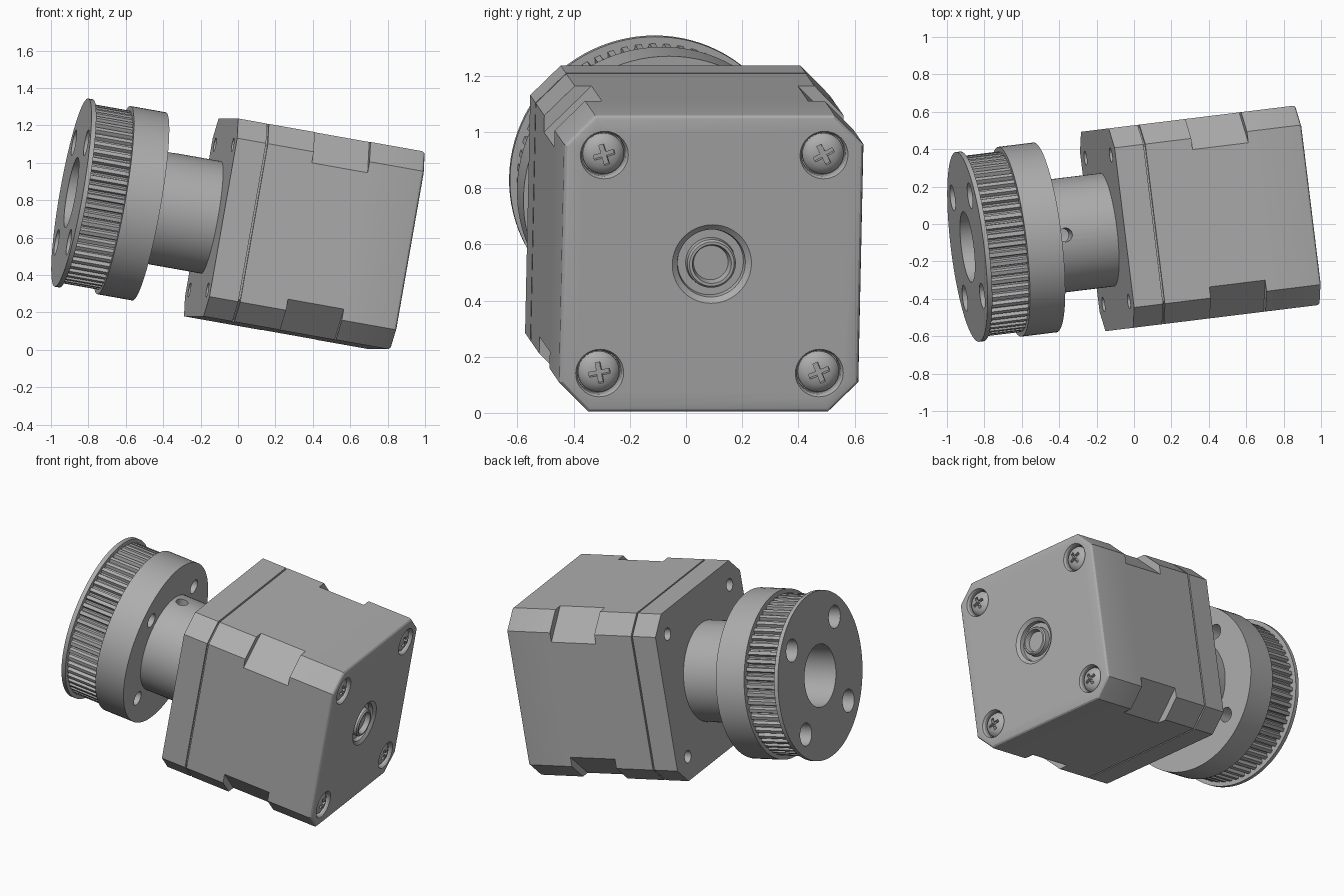
import bpy, bmesh
from math import pi, sin, cos, radians
from mathutils import Matrix, Vector

if "Cube" in bpy.data.objects:
    bpy.data.objects.remove(bpy.data.objects["Cube"])

# One plain grey metal
grey = bpy.data.materials.new("grey metal")
grey.use_nodes = True
colour = (0.42, 0.42, 0.42, 1)
grey.diffuse_color = colour
grey.node_tree.nodes["Principled BSDF"].inputs["Base Color"].default_value = colour

# Parts are built along local X (rear face at 0, pulley towards -X), then tilted
PLACE = (Matrix.Translation((0.857, 0.092, 0.53))
         @ Matrix.Rotation(radians(7), 4, 'Z') @ Matrix.Rotation(radians(10), 4, 'Y'))
SIGNS = [(a, b) for a in (-1, 1) for b in (-1, 1)]
HALF, CHAMFER, SCREW = 0.537, 0.107, 0.394
PLATE_FRONT = -1.024


def loft(name, rings, local=None, round_rear=0):
    """Solid from a list of (x, outline) rings, capped at both ends."""
    bm = bmesh.new()
    loops = [[bm.verts.new((x, y, z)) for y, z in outline] for x, outline in rings]
    n = len(loops[0])
    for a, b in zip(loops, loops[1:]):
        for i in range(n):
            j = (i + 1) % n
            bm.faces.new((a[i], a[j], b[j], b[i]))
    bm.faces.new(loops[0])
    bm.faces.new(loops[-1])
    if round_rear:
        edges = [e for e in bm.edges if all(v in loops[-1] for v in e.verts)]
        bmesh.ops.bevel(bm, geom=edges, offset=round_rear, segments=3,
                        profile=0.5, affect='EDGES')
    bmesh.ops.recalc_face_normals(bm, faces=bm.faces)
    if local:
        bm.transform(local)
    mesh = bpy.data.meshes.new(name)
    bm.to_mesh(mesh)
    bm.free()
    mesh.materials.append(grey)
    obj = bpy.data.objects.new(name, mesh)
    bpy.context.scene.collection.objects.link(obj)
    obj.matrix_world = PLACE
    return obj


def circle(r, n=64):
    return [(r * cos(2 * pi * i / n), r * sin(2 * pi * i / n)) for i in range(n)]


def lathe(name, profile, y=0, z=0, n=64):
    return loft(name, [(x, circle(r, n)) for x, r in profile], Matrix.Translation((0, y, z)))


def prism(name, outline, x0, x1, local=None, round_rear=0):
    return loft(name, [(x0, outline), (x1, outline)], local, round_rear)


def octagon(h, c):
    k = h - c
    return [(h, -k), (h, k), (k, h), (-k, h), (-h, k), (-h, -k), (-k, -h), (k, -h)]


def rect(w, h):
    return [(-w, -h), (w, -h), (w, h), (-w, h)]


def cut(obj, cutters):
    """Subtract each cutter and bake the result into the mesh."""
    for c in cutters:
        c.hide_render = True
        m = obj.modifiers.new("cut", 'BOOLEAN')
        m.operation, m.solver, m.object = 'DIFFERENCE', 'EXACT', c
    graph = bpy.context.evaluated_depsgraph_get()
    mesh = bpy.data.meshes.new_from_object(obj.evaluated_get(graph))
    obj.modifiers.clear()
    obj.data = mesh


parts, helpers = [], []


def helper(obj):
    helpers.append(obj)
    return obj


# Motor body: chamfered block with deeper corner notches and recesses at the rear
body = prism("motor_body", octagon(HALF, CHAMFER), -0.856, 0, round_rear=0.02)
cutters = []
for sy, sz in SIGNS:
    far, near = HALF + 0.1, HALF - 0.267
    tri = [(sy * near, sz * far), (sy * far, sz * near), (sy * far, sz * far)]
    cutters.append(prism("notch_cutter", tri, -0.605, -0.3))
    cutters.append(lathe("screw_recess_cutter",
                         [(-0.045, 0.078), (-0.012, 0.079), (0, 0.086), (0.02, 0.1)],
                         sy * SCREW, sz * SCREW, 40))
cutters.append(lathe("bearing_recess_cutter",
                     [(-0.04, 0.118), (-0.015, 0.122), (0, 0.142), (0.02, 0.165)]))
helpers += cutters
cut(body, cutters)
parts.append(body)

# Rear bearing ring inside the recess
parts.append(lathe("rear_bearing", [(-0.05, 0.09), (-0.008, 0.087), (0, 0.08),
                                    (0, 0.07), (-0.03, 0.062)]))

# Four domed cross-head screws
for k, (sy, sz) in enumerate(SIGNS):
    head = lathe("rear_screw", [(-0.06, 0.074), (-0.03, 0.074), (-0.018, 0.066),
                                (-0.007, 0.046), (-0.002, 0.022)],
                 sy * SCREW, sz * SCREW, 32)
    spin = Matrix.Translation((0, sy * SCREW, sz * SCREW)) @ Matrix.Rotation(0.2 + 0.1 * k, 4, 'X')
    slots = [helper(prism("slot_cutter", rect(*size), -0.03, 0.02, spin))
             for size in ((0.038, 0.009), (0.009, 0.038))]
    cut(head, slots)
    parts.append(head)

# Seam and front mounting plate with four blind holes
parts.append(prism("seam_core", octagon(HALF - 0.012, CHAMFER), -0.875, -0.85))
plate = prism("front_plate", octagon(HALF, CHAMFER), PLATE_FRONT, -0.866)
holes = [helper(lathe("plate_hole_cutter", [(-1.1, 0.038), (-0.92, 0.038)],
                      sy * SCREW, sz * SCREW, 32)) for sy, sz in SIGNS]
cut(plate, holes)
parts.append(plate)

# Pulley: thin end flange, toothed wheel, thick collar and hub
teeth, tip, root = 60, 0.486, 0.466
outline = []
for i in range(teeth):
    for step, r in ((0, tip), (0.42, tip), (0.54, root), (0.71, root - 0.003), (0.88, root)):
        a = 2 * pi * (i + step) / teeth
        outline.append((r * cos(a), r * sin(a)))
flange = lathe("pulley_flange", [(-1.788, 0.511), (-1.762, 0.511)], n=96)
wheel = prism("toothed_wheel", outline, -1.766, -1.55)
collar = lathe("pulley_collar", [(-1.556, 0.511), (-1.363, 0.511)], n=96)
hub = lathe("pulley_hub", [(-1.4, 0.305), (-1.02, 0.305)])

bore = helper(lathe("bore_cutter", [(-1.85, 0.19), (-1.15, 0.19)]))
bolts = [helper(lathe("bolt_hole_cutter",
                      [(-1.85, 0.07), (-1.6, 0.07), (-1.6, 0.045), (-1.3, 0.045)],
                      sy * 0.27, sz * 0.27, 32)) for sy, sz in SIGNS]
grub = helper(prism("grub_hole_cutter", circle(0.037, 32), 0.1, 0.4,
                    Matrix.Translation((-1.305, 0, 0)) @ Matrix.Rotation(-pi / 2, 4, 'Y')))
for part in (flange, wheel, collar):
    cut(part, [bore] + bolts)
cut(hub, [bore, grub])
parts += [flange, wheel, collar, hub]

# Remove cutters, then smooth the round surfaces while keeping edges sharp
for c in helpers:
    bpy.data.objects.remove(c)
bpy.ops.object.select_all(action='DESELECT')
for p in parts:
    p.select_set(True)
bpy.context.view_layer.objects.active = parts[0]
bpy.ops.object.shade_smooth_by_angle(angle=radians(28))
